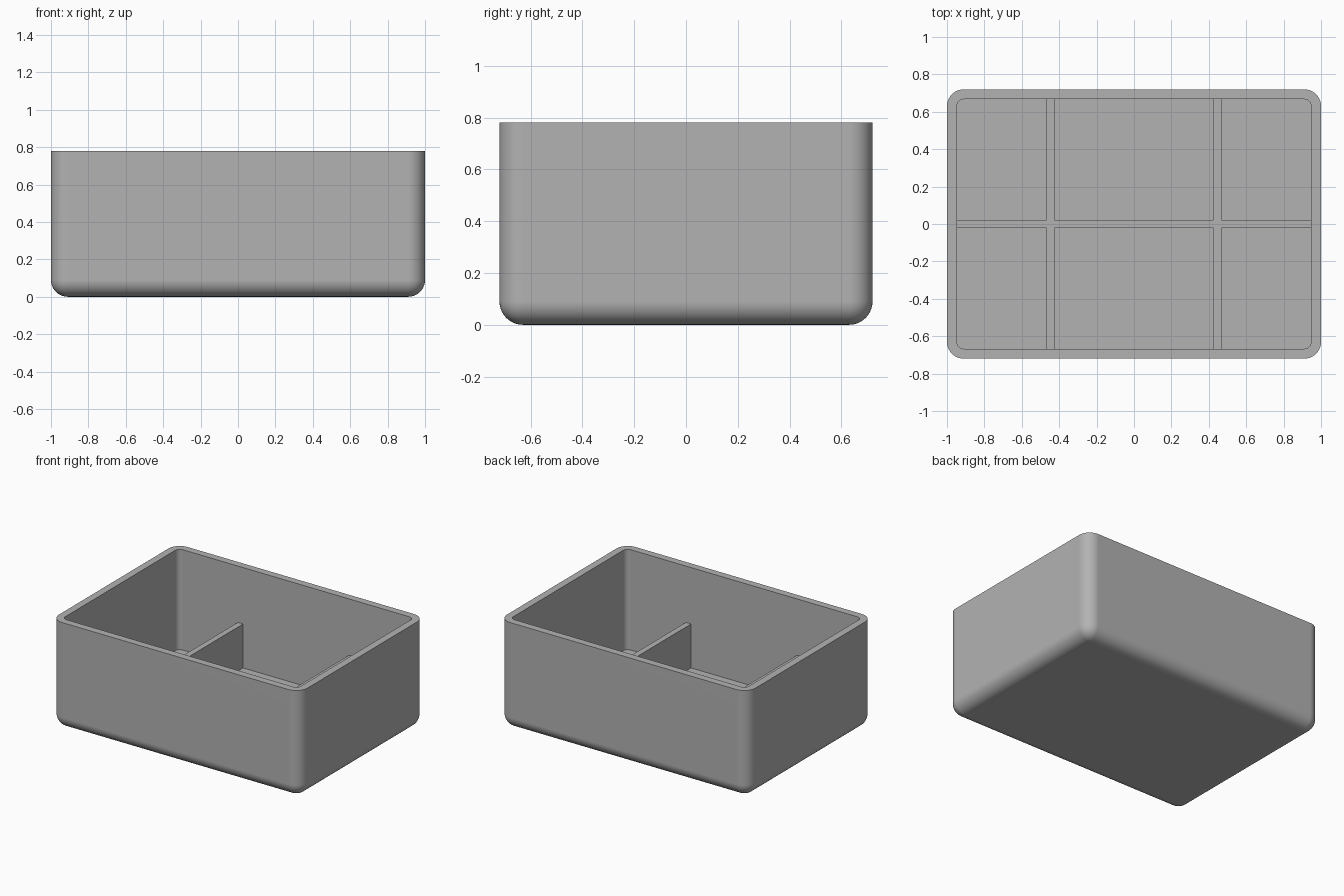
import bpy
import bmesh
from mathutils import Vector

old = bpy.data.objects.get("Cube")
if old:
    bpy.data.objects.remove(old, do_unlink=True)

# Overall sizes
HALF_X, HALF_Y, HEIGHT = 1.0, 0.72, 0.78
WALL, FLOOR, RADIUS = 0.053, 0.05, 0.09
DIVIDER_TOP, DIVIDER_HALF, DIVIDER_X = 0.37, 0.021, 0.447

grey = bpy.data.materials.new("plain_grey")
grey.use_nodes = True
colour = (0.45, 0.45, 0.45, 1)
grey.diffuse_color = colour
grey.node_tree.nodes["Principled BSDF"].inputs["Base Color"].default_value = colour


def box(name, low, high, radius=0, round_bottom=False):
    """Box between two corners, with optional rounded uprights and base."""
    low, high = Vector(low), Vector(high)
    bm = bmesh.new()
    bmesh.ops.create_cube(bm, size=1)
    for v in bm.verts:
        v.co = (low + high) / 2 + v.co * (high - low)
    if radius:
        def rounded(edge):
            a, b = (v.co.z for v in edge.verts)
            return abs(a - b) > 0.01 or (round_bottom and max(a, b) < low.z + 0.01)
        bmesh.ops.bevel(bm, geom=[e for e in bm.edges if rounded(e)], offset=radius,
                        offset_type='OFFSET', segments=10, profile=0.5,
                        affect='EDGES', clamp_overlap=True)
    mesh = bpy.data.meshes.new(name)
    bm.to_mesh(mesh)
    bm.free()
    mesh.materials.append(grey)
    obj = bpy.data.objects.new(name, mesh)
    bpy.context.collection.objects.link(obj)
    return obj


def select(obj):
    bpy.ops.object.select_all(action='DESELECT')
    obj.select_set(True)
    bpy.context.view_layer.objects.active = obj


def combine(target, other, operation):
    """Apply a boolean and discard the helper."""
    mod = target.modifiers.new(operation.title(), 'BOOLEAN')
    mod.operation, mod.solver, mod.object = operation, 'EXACT', other
    select(target)
    bpy.ops.object.modifier_apply(modifier=mod.name)
    bpy.data.objects.remove(other, do_unlink=True)


# Open tray with rounded outside corners and a hollow inside
tray = box("tray", (-HALF_X, -HALF_Y, 0), (HALF_X, HALF_Y, HEIGHT), RADIUS, True)
inner_x, inner_y = HALF_X - WALL, HALF_Y - WALL
cavity = box("cavity_cutter", (-inner_x, -inner_y, FLOOR),
             (inner_x, inner_y, HEIGHT + 0.2), RADIUS - WALL)
combine(tray, cavity, 'DIFFERENCE')

# Low dividers, one lengthwise and two across, sunk slightly into the walls
SINK = 0.01
bottom = FLOOR - SINK
dividers = box("dividers", (-inner_x - SINK, -DIVIDER_HALF, bottom),
               (inner_x + SINK, DIVIDER_HALF, DIVIDER_TOP))
for side in (-1, 1):
    x = side * DIVIDER_X
    cross = box("cross_divider", (x - DIVIDER_HALF, -inner_y - SINK, bottom),
                (x + DIVIDER_HALF, inner_y + SINK, DIVIDER_TOP))
    combine(dividers, cross, 'UNION')

# Smooth rounded corners, keeping large faces flat
select(tray)
bpy.ops.object.shade_smooth_by_angle()
weighted = tray.modifiers.new("Flat faces", 'WEIGHTED_NORMAL')
weighted.keep_sharp = True
